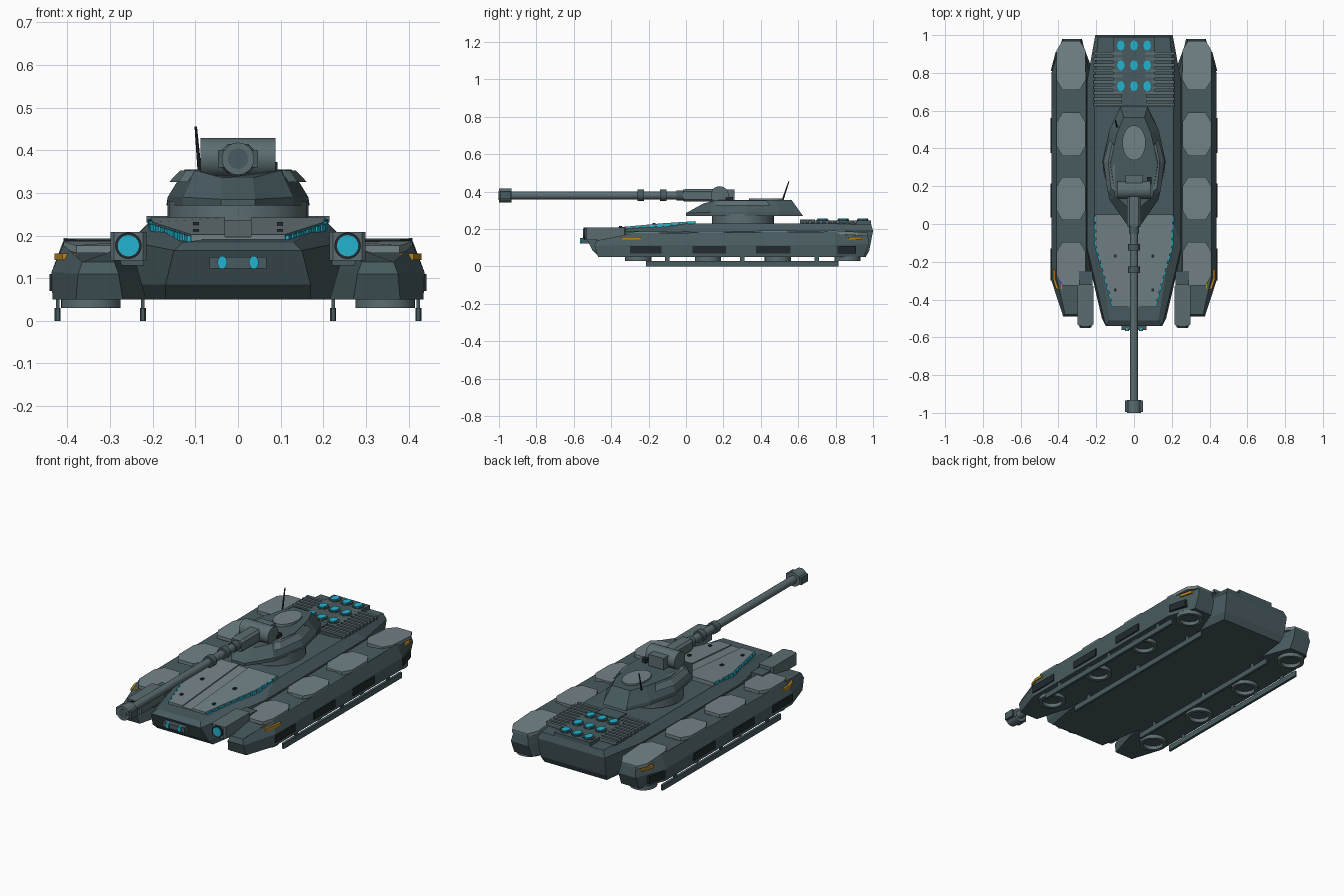
import bpy, bmesh, math
from mathutils import Matrix, Vector

if "Cube" in bpy.data.objects:
    bpy.data.objects.remove(bpy.data.objects["Cube"])


def material(name, col):
    m = bpy.data.materials.new(name)
    m.diffuse_color = (*col, 1)
    m.use_nodes = True
    m.node_tree.nodes["Principled BSDF"].inputs["Base Color"].default_value = m.diffuse_color
    return m


BODY = material("slate armour", (0.065, 0.105, 0.115))
LIGHT = material("pale armour", (0.17, 0.225, 0.24))
METAL = material("gun metal", (0.105, 0.152, 0.163))
DARK = material("dark vent", (0.016, 0.023, 0.026))
CYAN = material("cyan glow", (0.016, 0.45, 0.62))
AMBER = material("amber marker", (0.5, 0.24, 0.013))


def finish(name, bm, mat, mirror=False, smooth=False):
    bmesh.ops.recalc_face_normals(bm, faces=bm.faces)
    me = bpy.data.meshes.new(name)
    bm.to_mesh(me)
    bm.free()
    me.materials.append(mat)
    ob = bpy.data.objects.new(name, me)
    bpy.context.collection.objects.link(ob)
    if mirror:
        ob.modifiers.new("mirror", 'MIRROR')
    if smooth:
        bpy.ops.object.select_all(action='DESELECT')
        ob.select_set(True)
        bpy.context.view_layer.objects.active = ob
        bpy.ops.object.shade_smooth_by_angle(angle=math.radians(35))
    return ob


def loft(name, rings, mat, mirror=False, caps=True, smooth=False):
    """Skin a stack of equal-length rings; without caps the stack closes on itself."""
    bm = bmesh.new()
    vs = [[bm.verts.new(p) for p in r] for r in rings]
    n = len(vs[0])
    pairs = list(zip(vs, vs[1:])) + ([] if caps else [(vs[-1], vs[0])])
    for a, b in pairs:
        for i in range(n):
            j = (i + 1) % n
            bm.faces.new((a[i], a[j], b[j], b[i]))
    if caps:
        bm.faces.new(vs[0])
        bm.faces.new(vs[-1])
    return finish(name, bm, mat, mirror, smooth)


def slab(name, outline, z0, z1, mat, mirror=False):
    """Plan outline extruded between two heights (numbers or functions of y)."""
    f0 = z0 if callable(z0) else lambda y: z0
    f1 = z1 if callable(z1) else lambda y: z1
    return loft(name, [[(x, y, f(y)) for x, y in outline] for f in (f0, f1)], mat, mirror)


def box(name, lo, hi, mat, mirror=False):
    (a, b, c), (d, e, f) = lo, hi
    return slab(name, [(a, b), (d, b), (d, e), (a, e)], c, f, mat, mirror)


def cyl(name, p0, p1, r, mat, mirror=False, segs=24, r2=None, squash=(1, 1)):
    p0, p1 = Vector(p0), Vector(p1)
    d = p1 - p0
    bm = bmesh.new()
    mat4 = (Matrix.Translation((p0 + p1) / 2) @ d.to_track_quat('Z', 'Y').to_matrix().to_4x4()
            @ Matrix.Diagonal((squash[0], squash[1], 1, 1)))
    bmesh.ops.create_cone(bm, cap_ends=True, segments=segs, radius1=r,
                          radius2=r if r2 is None else r2, depth=d.length, matrix=mat4)
    return finish(name, bm, mat, mirror, segs > 8)


def both(half):
    """Right-hand half ring completed with its left-hand reflection."""
    return half + [(-p[0], *p[1:]) for p in reversed(half)]


def octagon(x, y, hx, hy, cx, cy):
    return [(x - hx + cx, y - hy), (x + hx - cx, y - hy), (x + hx, y - hy + cy), (x + hx, y + hy - cy),
            (x + hx - cx, y + hy), (x - hx + cx, y + hy), (x - hx, y + hy - cy), (x - hx, y - hy + cy)]


# Central hull
loft("hull", [
    both([(.17, -.46, .05), (.215, -.2, .05), (.215, .75, .05), (.19, .96, .05)]),
    both([(.17, -.50, .085), (.24, -.2, .085), (.24, .75, .085), (.20, .98, .085)]),
    both([(.15, -.54, .165), (.25, -.12, .185), (.25, .75, .19), (.205, 1.0, .19)]),
    both([(.13, -.51, .184), (.21, 0, .23), (.21, .72, .23), (.19, .99, .225)])], BODY)


def deck(off):
    return lambda y: .23 + min(0, y) * .09 + off


# Front deck plates with glowing dashed edges
edge = [(.11, -.44), (.20, -.12), (.205, .05)]
slab("deck_plate", [(.03, -.44)] + edge + [(.03, .05)], deck(-.01), deck(.012), LIGHT, True)
slab("deck_spine", [(-.03, -.44), (.03, -.44), (.03, .05), (-.03, .05)], deck(-.01), deck(.006), LIGHT)
for (x0, y0), (x1, y1), n in ((*edge[:2], 8), (*edge[1:], 4)):
    for i in range(n):
        a, b = (i + .1) / n, (i + .8) / n
        xa, ya, xb, yb = x0 + (x1 - x0) * a, y0 + (y1 - y0) * a, x0 + (x1 - x0) * b, y0 + (y1 - y0) * b
        slab("deck_glow_strip", [(xa, ya), (xa + .008, ya), (xb + .008, yb), (xb, yb)],
             deck(-.008), deck(.009), CYAN, True)
for y in (-.35, -.17):
    box("deck_bolt", (.092, y - .008, deck(0)(y)), (.106, y + .008, deck(.017)(y)), DARK, True)

# Nose lamp panel
box("nose_panel", (-.067, -.56, .123), (.067, -.50, .15), BODY)
cyl("nose_lamp", (.037, -.566, .137), (.037, -.55, .137), .014, CYAN, True, 16, squash=(.8, 1.1))

# Headlight pods
slab("headlight_box", octagon(.257, -.43, .042, .11, .008, .008), .142, .208, METAL, True)
box("headlight_mount", (.22, -.42, .13), (.29, -.25, .19), BODY, True)
cyl("headlight_rim", (.257, -.547, .176), (.257, -.53, .176), .031, DARK, True)
cyl("headlight", (.257, -.55, .176), (.257, -.53, .176), .025, CYAN, True)

# Side pods
loft("side_pod", [
    [(.27, -.47, .05), (.38, -.47, .05), (.435, -.30, .05), (.435, .80, .05),
     (.38, .95, .05), (.27, .95, .05), (.215, .80, .05), (.215, -.28, .05)],
    [(.28, -.49, .11), (.375, -.49, .11), (.437, -.30, .115), (.437, .80, .115),
     (.38, .98, .12), (.275, .98, .12), (.235, .80, .12), (.235, -.28, .12)],
    [(.29, -.48, .138), (.365, -.48, .138), (.41, -.28, .178), (.41, .80, .186),
     (.37, .97, .172), (.285, .97, .172), (.255, .80, .186), (.255, -.28, .178)]], BODY, True)


def pod_top(off):
    def f(y):
        pts = [(-.48, .138), (-.28, .178), (.80, .186), (.97, .172)]
        for (a, za), (b, zb) in zip(pts, pts[1:]):
            if y <= b:
                break
        return za + (zb - za) * (y - a) / (b - a) + off
    return f


# Pale pod plates and hover rings underneath
for i, y in enumerate((-.21, .135, .475, .84)):
    h = .13 if i == 3 else .115
    slab("pod_plate", octagon(.333, y, .076, h, .03, .05), pod_top(-.01), pod_top(.008), LIGHT, True)
for i in range(4):
    y = -.255 + .373 * i
    rings = [[(.345 + r * math.cos(t * math.pi / 16), y + r * math.sin(t * math.pi / 16), z)
              for t in range(32)] for r, z in ((.07, .053), (.07, .03), (.052, .03), (.052, .053))]
    loft("hover_ring", rings, METAL, True, caps=False, smooth=True)

# Ground skids
for x in (.223, .423):
    slab("skid", octagon(x, .30, .007, .515, .003, .006), 0, .03, BODY, True)
    for y in (-.1, .3, .7):
        box("skid_strut", (x - .004, y - .012, .02), (x + .004, y + .012, .055), BODY, True)

# Dark side vents and amber markers
for a, b in ((-.30, -.13), (.035, .215), (.375, .56)):
    box("side_vent", (.40, a, .07), (.442, b, .11), DARK, True)
slab("rear_side_vent", [(.39, .81), (.441, .81), (.415, .91), (.38, .91)], .07, .11, DARK, True)
slab("front_marker", [(.38, -.345), (.412, -.345), (.43, -.29), (.43, -.24), (.39, -.24)], .143, .158, AMBER, True)
slab("rear_marker", [(.36, .87), (.415, .87), (.396, .94), (.36, .94)], .143, .158, AMBER, True)

# Rear engine grille slats
box("grille_bed", (-.20, .62, .22), (.20, .91, .235), BODY)
for i in range(10):
    y = .625 + i * .03
    box("grille_slat", (.06, y, .23), (.215, y + .016, .246), METAL, True)

# Thruster block with nine lamps
box("thruster_block", (-.11, .685, .22), (.11, .99, .246), BODY)
box("deck_step", (-.065, .61, .22), (.065, .69, .25), BODY)
for y in (.73, .84, .945):
    for x in (-.07, 0, .07):
        cyl("lamp_collar", (x, y, .24), (x, y, .252), .031, BODY, segs=8)
        cyl("thruster_lamp", (x, y, .24), (x, y, .257), .023, CYAN, segs=8, squash=(.9, 1.2))

# Turret on its ring
cyl("turret_ring", (0, .305, .22), (0, .305, .28), .165, METAL, segs=32)
loft("turret", [
    both([(.04, .0, .27), (.13, .13, .27), (.168, .33, .27), (.13, .50, .27), (.07, .625, .27)]),
    both([(.04, .0, .285), (.13, .13, .29), (.165, .33, .29), (.13, .50, .29), (.07, .615, .285)]),
    both([(.035, .09, .335), (.10, .15, .353), (.125, .32, .355), (.09, .48, .355), (.055, .565, .355)])], BODY)
cyl("hatch", (0, .43, .35), (0, .43, .364), .062, LIGHT, squash=(1, 1.5))
loft("cheek_plate", [
    [(.118, .15, .325), (.14, .17, .325), (.162, .33, .325), (.13, .45, .325), (.11, .40, .325)],
    [(.10, .17, .354), (.122, .19, .352), (.136, .33, .352), (.115, .43, .352), (.10, .40, .354)]], METAL, True)
box("sight_box", (.07, .21, .35), (.093, .25, .372), DARK)

# Gun trunnion, mantlet and barrel
cyl("trunnion", (-.088, .18, .382), (.088, .18, .382), .047, METAL, segs=32)
box("breech_block", (-.045, .18, .35), (.045, .26, .412), METAL)
loft("mantlet", [[(x * s, y, .38 + z * s) for x, z in octagon(0, 0, .037, .034, .012, .012)]
                 for y, s in ((-.015, .9), (.0, 1), (.16, 1))], METAL)
cyl("barrel", (0, -.96, .38), (0, .1, .38), .021, METAL)
for a, b, r in ((-.26, -.225, .031), (-.14, -.105, .031), (-.05, -.01, .027)):
    cyl("barrel_collar", (0, a, .38), (0, b, .38), r, BODY)
cyl("muzzle_brake", (0, -1.0, .38), (0, -.932, .38), .038, METAL)
cyl("muzzle_bore", (0, -1.0015, .38), (0, -.99, .38), .024, BODY)
box("muzzle_side", (.03, -.995, .36), (.047, -.935, .40), BODY, True)

# Antenna
cyl("antenna", (-.09, .515, .35), (-.099, .55, .455), .005, DARK, segs=8, r2=.003)
